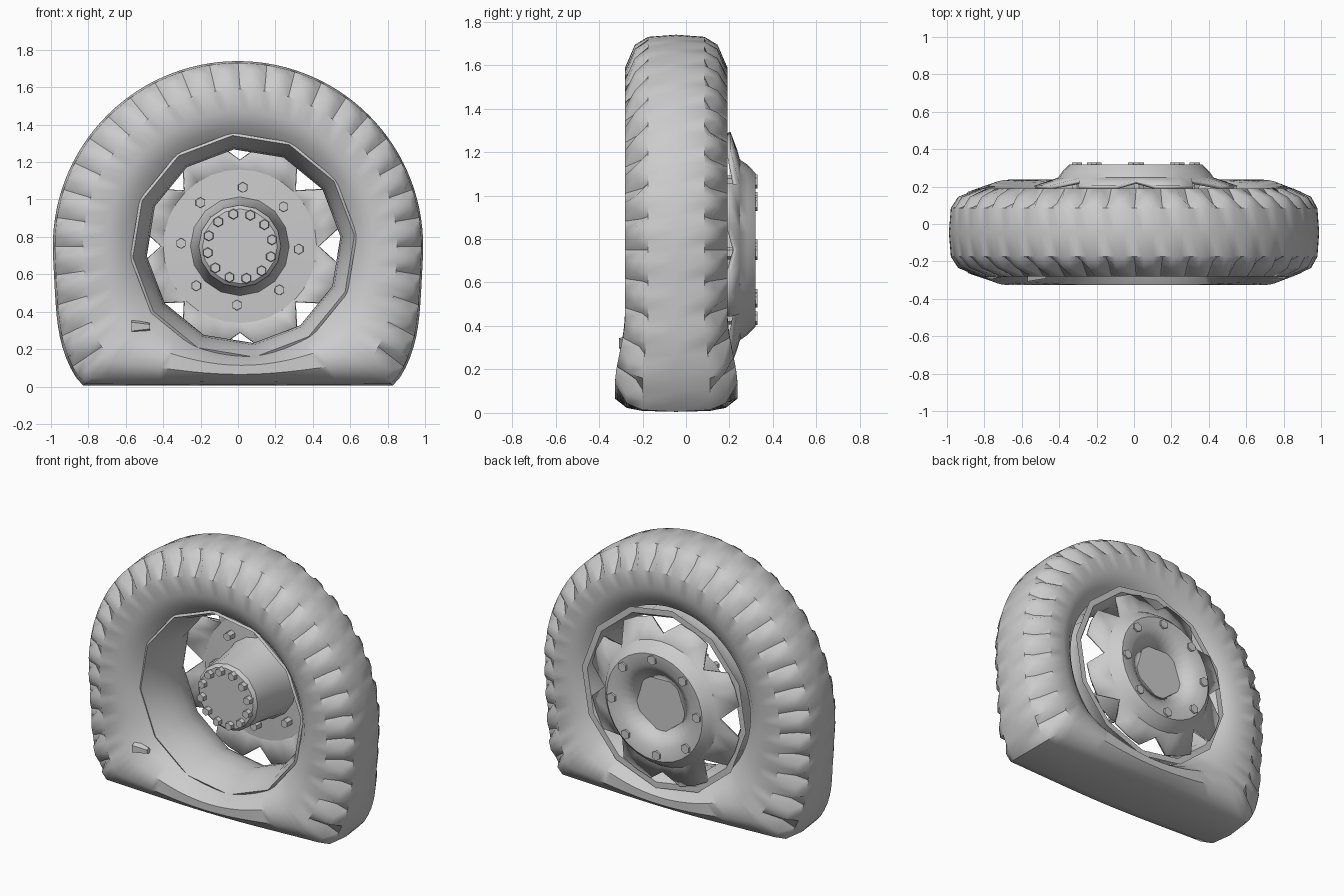
import bpy, bmesh
from math import sin, cos, pi, radians
from mathutils import Matrix, Vector

if "Cube" in bpy.data.objects:
    bpy.data.objects.remove(bpy.data.objects["Cube"])

CZ = 0.75      # axle height
MID = -0.045   # tyre mid-plane in y


def finish(bm, name, angle=35):
    bmesh.ops.remove_doubles(bm, verts=bm.verts, dist=1e-4)
    bmesh.ops.recalc_face_normals(bm, faces=bm.faces)
    me = bpy.data.meshes.new(name)
    bm.to_mesh(me)
    bm.free()
    ob = bpy.data.objects.new(name, me)
    bpy.context.collection.objects.link(ob)
    bpy.ops.object.select_all(action='DESELECT')
    ob.select_set(True)
    bpy.context.view_layer.objects.active = ob
    bpy.ops.object.shade_smooth_by_angle(angle=radians(angle))
    return ob


def lathe(name, profile, segs, place, angle=35, phase=0.0):
    """Spin (radius, y) points round the axle; place() maps each point to space."""
    bm = bmesh.new()
    rings = []
    for k in range(segs):
        a = 2 * pi * k / segs + phase
        rings.append([bm.verts.new(place(i, k, r, y, a)) for i, (r, y) in enumerate(profile)])
    for k in range(segs):
        p, q = rings[k], rings[(k + 1) % segs]
        for i in range(len(profile) - 1):
            bm.faces.new((p[i], p[i + 1], q[i + 1], q[i]))
    return finish(bm, name, angle)


def smooth(t):
    t = max(0.0, min(1.0, t))
    return t * t * (3 - 2 * t)


def round_at(cx):
    return lambda i, k, r, y, a: (cx + r * cos(a), y, CZ + r * sin(a))


# Tyre: sagging, flattened on the ground, with notched shoulders
half = [(0.58, 0.15), (0.64, 0.205), (0.72, 0.235), (0.84, 0.235), (0.945, 0.19), (0.98, 0.13)]
tyre_profile = ([(r, MID - w) for r, w in half] + [(0.99, MID)]
                + [(r, MID + w) for r, w in reversed(half)])


def tyre_point(i, k, r, y, a):
    t = (r - 0.58) / 0.41
    s = sin(a)
    if k % 3 == 0 and i in (4, 8) and s > -0.7:      # tread notches
        t -= 0.07
        y = MID + (y - MID) * 0.82
    outer = 0.99
    if s < 0:                           # squeezed-out lower corners and flat base
        outer += 0.13 * smooth(-s / 0.7) ** 1.5
        outer = min(outer, 0.745 / max(-s, 0.01))
    rr = 0.58 + t * (outer - 0.58)
    z = CZ + rr * s
    bulge = 1 + 0.2 * smooth((0.45 - z) / 0.33) * min(1, max(0, t) * 3)
    return (0.03 * (1 - t) + rr * cos(a), MID + (y - MID) * bulge, z)


lathe("tyre", tyre_profile, 120, tyre_point, angle=40)

# Rim: faceted well with a thin lip each side
lathe("rim", [(0.61, -0.215), (0.595, -0.225), (0.56, -0.15), (0.53, -0.05), (0.52, 0.05),
              (0.54, 0.14), (0.57, 0.19), (0.61, 0.19)], 12, round_at(0.03), angle=50, phase=0.1)


# Wheel disc: dished plate with eight V-notches in the edge
def disc_point(i, k, r, y, a):
    if i == 5 and k % 4 == 0:
        r = 0.46 if abs(cos(a)) < 0.1 else 0.42
        y = 0.225
    return (0.01 + r * cos(a), y, CZ + r * sin(a))


disc = lathe("wheel_disc", [(0.17, 0.235), (0.28, 0.305), (0.35, 0.31),
                            (0.385, 0.275), (0.41, 0.24), (0.55, 0.195)], 32, disc_point)
mod = disc.modifiers.new("thickness", 'SOLIDIFY')
mod.thickness = 0.02
mod.offset = 0

# Flat front face of the disc
lathe("disc_front", [(0.2, 0.215), (0.41, 0.225)], 32, round_at(0.01))

# Hub drum on the front of the disc
lathe("hub", [(0, -0.14), (0.2, -0.14), (0.22, -0.12), (0.23, 0.02), (0.25, 0.17), (0.265, 0.22)],
      16, round_at(0.01))

# Five-sided cap at the back of the hub
lathe("hub_back_cap", [(0, 0.252), (0.2, 0.252), (0.2, 0.23)], 5, round_at(0.01), phase=pi / 2 + 0.6)


# Hexagonal bolts set in a ring, facing along y
def bolt_ring(name, count, ring_r, size, y0, y1, phase):
    bm = bmesh.new()
    for k in range(count):
        a = 2 * pi * k / count + phase
        pos = Vector((0.01 + ring_r * cos(a), (y0 + y1) / 2, CZ + ring_r * sin(a)))
        m = Matrix.Translation(pos) @ Matrix.Rotation(pi / 2, 4, 'X')
        bmesh.ops.create_cone(bm, cap_ends=True, segments=6, radius1=size, radius2=size * 0.85,
                              depth=abs(y1 - y0), matrix=m)
    return finish(bm, name, 20)


bolt_ring("hub_bolts", 12, 0.175, 0.03, -0.17, -0.13, 0.2)
bolt_ring("wheel_nuts", 8, 0.315, 0.032, 0.17, 0.33, -0.05)

# Valve stem poking out of the lower left sidewall
bm = bmesh.new()
aim = Matrix.Translation((-0.52, -0.275, 0.32)) @ Matrix.Rotation(pi / 2, 4, 'Y')
bmesh.ops.create_cone(bm, cap_ends=True, segments=5, radius1=0.04, radius2=0.02,
                      depth=0.1, matrix=aim)
finish(bm, "valve_stem")
